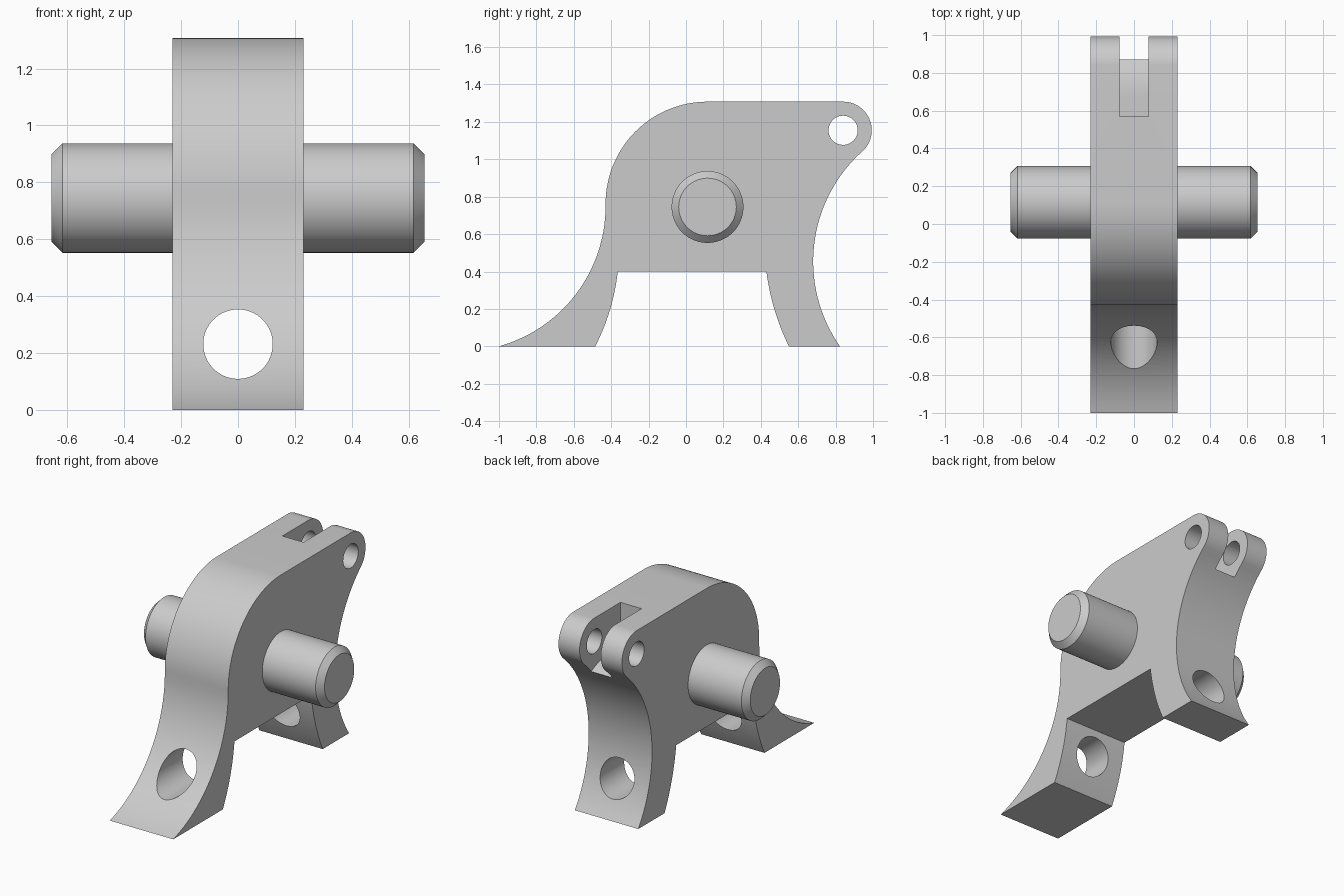
import bpy, bmesh, math
from mathutils import Vector, Matrix

cube = bpy.data.objects.get("Cube")
if cube:
    bpy.data.objects.remove(cube, do_unlink=True)

HALF_WIDTH = 0.23
HINGE = (0.84, 1.155)
PIN = (0.115, 0.745)

grey = bpy.data.materials.new("plain grey")
grey.use_nodes = True
grey.diffuse_color = (0.6, 0.6, 0.6, 1)
grey.node_tree.nodes["Principled BSDF"].inputs["Base Color"].default_value = (0.6, 0.6, 0.6, 1)


def arc(center, radius, start, end, steps=24):
    """Points on a circle in the side plane, angles in degrees."""
    angles = [math.radians(start + (end - start) * i / steps) for i in range(steps + 1)]
    return [(center[0] + radius * math.cos(a), center[1] + radius * math.sin(a)) for a in angles]


def arc_through(a, m, b, steps=24):
    """Points on the circle from a through m to b."""
    a, m, b = Vector(a), Vector(m), Vector(b)
    u, v = m - a, b - a
    d = 2 * u.cross(v)
    c = a + Vector((v.y * u.dot(u) - u.y * v.dot(v), u.x * v.dot(v) - v.x * u.dot(u))) / d
    turn = math.degrees((a - c).angle_signed(b - c))
    start = math.degrees(math.atan2(a.y - c.y, a.x - c.x))
    return arc(c, (a - c).length, start, start - turn, steps)


def finish(name, bm):
    bmesh.ops.remove_doubles(bm, verts=bm.verts, dist=1e-5)
    bmesh.ops.recalc_face_normals(bm, faces=bm.faces)
    mesh = bpy.data.meshes.new(name)
    bm.to_mesh(mesh)
    bm.free()
    mesh.materials.append(grey)
    obj = bpy.data.objects.new(name, mesh)
    bpy.context.collection.objects.link(obj)
    return obj


def prism(name, points, half):
    """Side profile extruded across the width."""
    bm = bmesh.new()
    face = bm.faces.new([bm.verts.new((-half, y, z)) for y, z in points])
    out = bmesh.ops.extrude_face_region(bm, geom=[face])
    moved = [v for v in out["geom"] if isinstance(v, bmesh.types.BMVert)]
    bmesh.ops.translate(bm, verts=moved, vec=(2 * half, 0, 0))
    return finish(name, bm)


def rod(name, radius, length, center, axis):
    bm = bmesh.new()
    spin = Matrix.Rotation(math.pi / 2, 4, "Y" if axis == "X" else "X")
    bmesh.ops.create_cone(bm, cap_ends=True, segments=64, radius1=radius, radius2=radius,
                          depth=length, matrix=Matrix.Translation(center) @ spin)
    return finish(name, bm)


def smooth(obj):
    bpy.ops.object.select_all(action="DESELECT")
    obj.select_set(True)
    bpy.context.view_layer.objects.active = obj
    bpy.ops.object.shade_smooth_by_angle(angle=math.radians(25))


# Body outline: feet, arched opening, concave back, hinge end, rounded shoulder
outline = [(-1, 0)]
outline += arc_through((-0.485, 0), (-0.405, 0.2), (-0.365, 0.4), 12)
outline += arc_through((0.43, 0.4), (0.472, 0.2), (0.55, 0), 12)
outline += arc_through((0.823, 0), (0.68, 0.46), (0.948, 1.047), 32)[:-1]
outline += arc(HINGE, 0.153, -45, 90)
outline += arc((0.115, 0.763), 0.545, 90, 180, 32)
outline += arc((-1.208, 0.75), 0.778, 0, -74.5, 32)[1:-1]
body = prism("body", outline, HALF_WIDTH)

# Cutters: fork slot with a rounded floor, hinge bore, foot bores
slot = [(0.57, 1.5), (0.57, 1.02)] + arc((0.68, 0.63), 0.39, 90, 52, 16) + [(1.2, 0.8), (1.2, 1.5)]
cutters = [
    prism("slot_cutter", slot, 0.077),
    rod("hinge_cutter", 0.078, 1, (0, *HINGE), "X"),
    rod("foot_cutter", 0.122, 3, (0, 0, 0.232), "Y"),
]
for cutter in cutters:
    cutter.hide_render = True
    cut = body.modifiers.new(cutter.name, "BOOLEAN")
    cut.operation, cut.solver, cut.object = "DIFFERENCE", "EXACT", cutter
graph = bpy.context.evaluated_depsgraph_get()
body.data = bpy.data.meshes.new_from_object(body.evaluated_get(graph))
body.modifiers.clear()
for cutter in cutters:
    bpy.data.objects.remove(cutter, do_unlink=True)
smooth(body)

# Cross pin with chamfered ends
pin = rod("cross_pin", 0.192, 1.31, (0, *PIN), "X")
bm = bmesh.new()
bm.from_mesh(pin.data)
rims = [e for e in bm.edges if abs(e.verts[0].co.x - e.verts[1].co.x) < 1e-4]
bmesh.ops.bevel(bm, geom=rims, offset=0.038, segments=1, affect="EDGES")
bm.to_mesh(pin.data)
bm.free()
smooth(pin)
